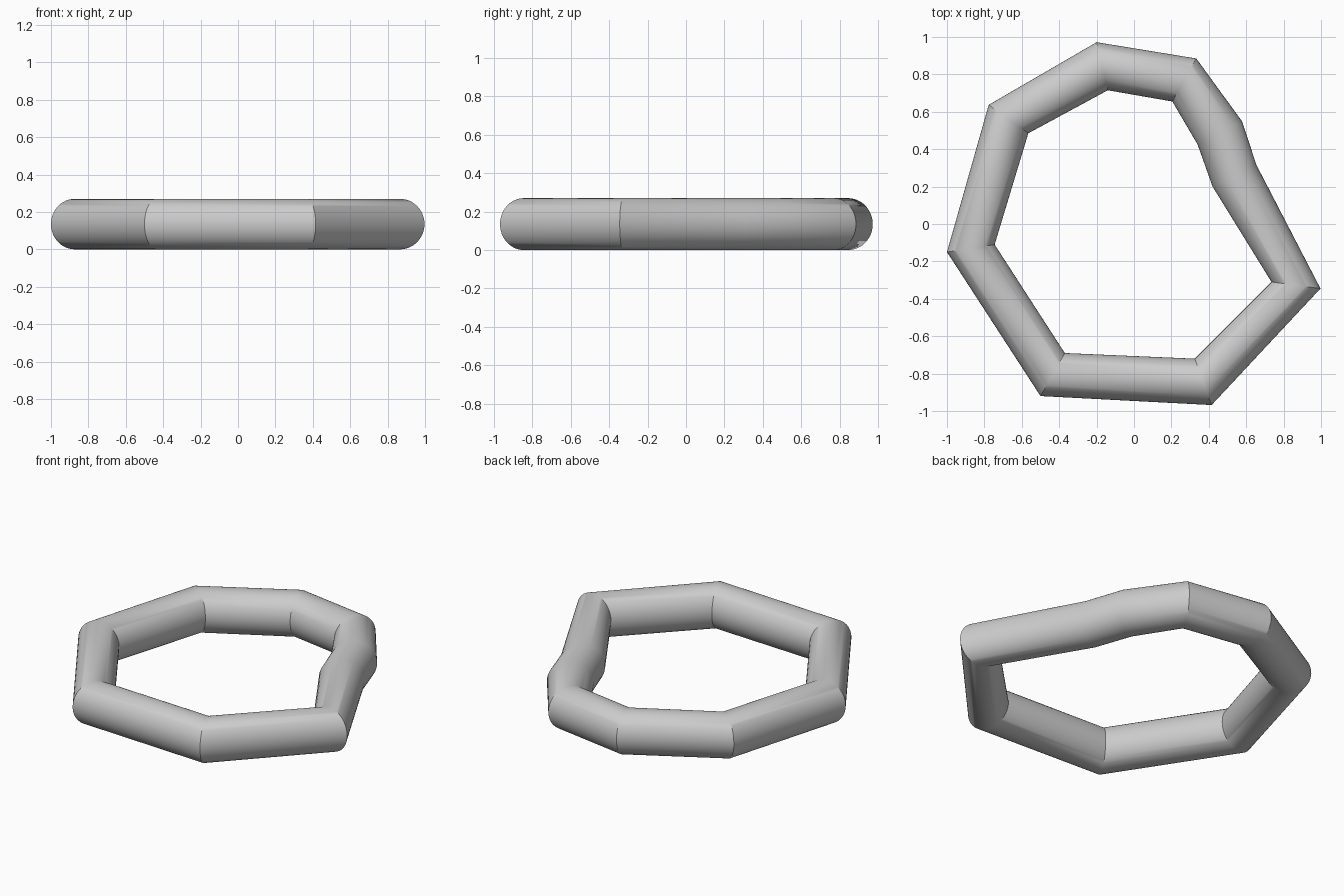
import bpy
import bmesh
from math import cos, sin, tau, radians
from mathutils import Vector

cube = bpy.data.objects.get("Cube")
if cube:
    bpy.data.objects.remove(cube, do_unlink=True)

RADIUS = 0.135
SIDES = 48

# Mitre joints of the ring: outer corner, inner corner
JOINTS = [
    ((-0.2, 0.972), (-0.14, 0.715)),
    ((0.333, 0.885), (0.205, 0.655)),
    ((0.577, 0.55), (0.34, 0.425)),
    ((0.655, 0.315), (0.42, 0.2)),
    ((0.997, -0.345), (0.735, -0.31)),
    ((0.415, -0.968), (0.325, -0.72)),
    ((-0.5, -0.92), (-0.37, -0.69)),
    ((-1.0, -0.15), (-0.745, -0.11)),
    ((-0.777, 0.637), (-0.565, 0.485)),
]

# Grey material
grey = bpy.data.materials.new("plain grey")
grey.use_nodes = True
colour = (0.6, 0.6, 0.6, 1)
grey.diffuse_color = colour
grey.node_tree.nodes["Principled BSDF"].inputs["Base Color"].default_value = colour


def joint_loop(bm, outer, inner):
    """Elliptical cross-section of the tube on a mitre plane."""
    outer, inner = Vector(outer), Vector(inner)
    middle, half = (outer + inner) / 2, (outer - inner) / 2
    loop = []
    for i in range(SIDES):
        a = tau * i / SIDES
        p = middle + half * cos(a)
        loop.append(bm.verts.new((p.x, p.y, RADIUS + RADIUS * sin(a))))
    return loop


# Closed tube joining one mitre loop to the next
bm = bmesh.new()
loops = [joint_loop(bm, *joint) for joint in JOINTS]
for k, a in enumerate(loops):
    b = loops[(k + 1) % len(loops)]
    for i in range(SIDES):
        j = (i + 1) % SIDES
        bm.faces.new((a[i], a[j], b[j], b[i]))
bmesh.ops.recalc_face_normals(bm, faces=bm.faces[:])

mesh = bpy.data.meshes.new("tube_ring")
bm.to_mesh(mesh)
bm.free()
mesh.materials.append(grey)
ring = bpy.data.objects.new("tube_ring", mesh)
bpy.context.collection.objects.link(ring)

# Smooth sides with crisp mitre joints
bpy.ops.object.select_all(action="DESELECT")
ring.select_set(True)
bpy.context.view_layer.objects.active = ring
bpy.ops.object.shade_smooth_by_angle(angle=radians(30))
